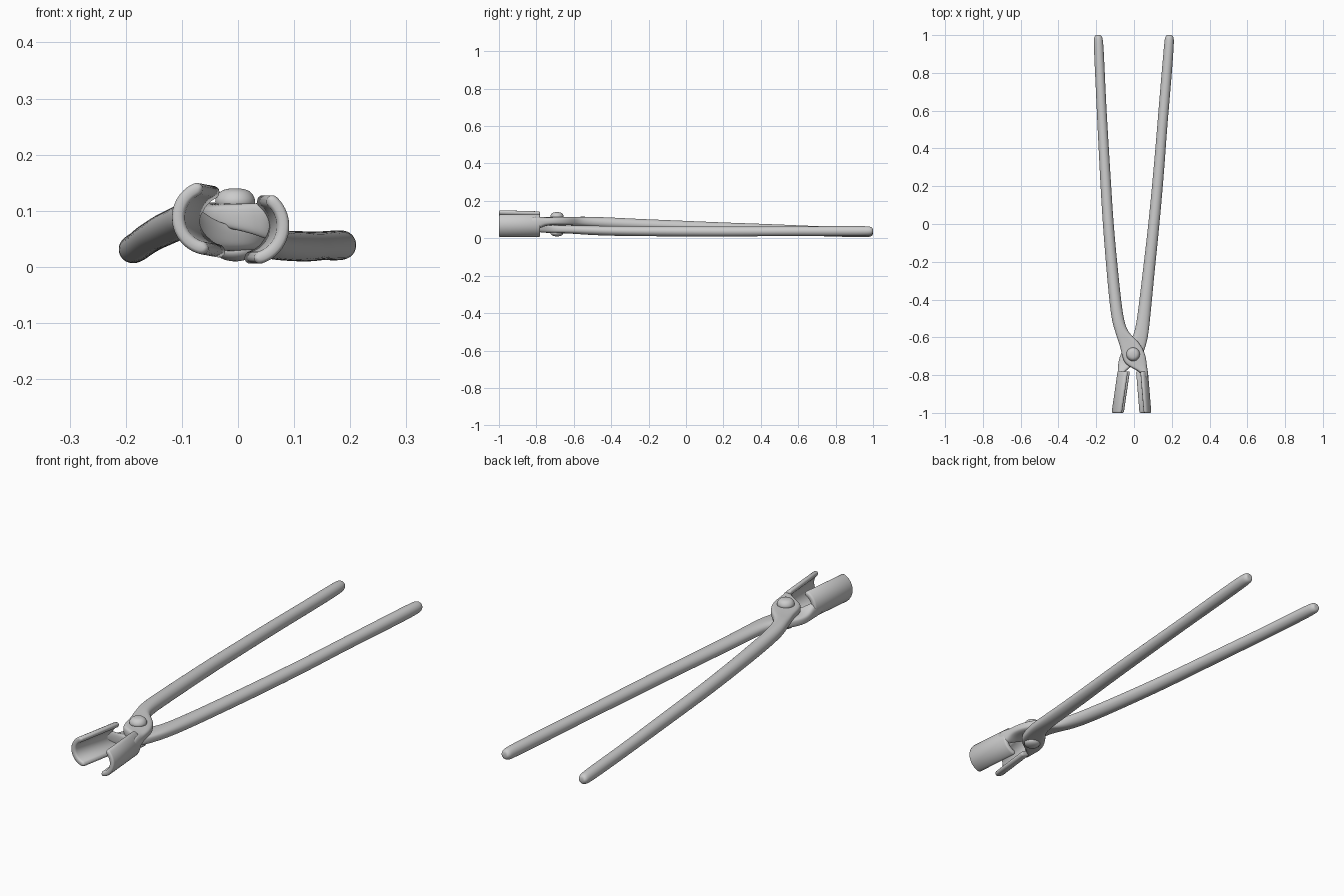
import bpy, bmesh
from math import sin, cos, pi, radians, copysign


def loft(name, rings, subsurf=0):
    """Skin closed rings of equal (even) point count and cap both ends with strips."""
    bm = bmesh.new()
    vs = [[bm.verts.new(p) for p in r] for r in rings]
    n = len(vs[0])
    for a, b in zip(vs, vs[1:]):
        for i in range(n):
            j = (i + 1) % n
            bm.faces.new((a[i], a[j], b[j], b[i]))
    for r in (vs[0], vs[-1]):
        for i in range(n // 2 - 1):
            bm.faces.new((r[i], r[i + 1], r[n - 2 - i], r[n - 1 - i]))
    bmesh.ops.recalc_face_normals(bm, faces=bm.faces[:])
    me = bpy.data.meshes.new(name)
    bm.to_mesh(me)
    bm.free()
    ob = bpy.data.objects.new(name, me)
    bpy.context.collection.objects.link(ob)
    if subsurf:
        mod = ob.modifiers.new("Smooth", 'SUBSURF')
        mod.levels = mod.render_levels = subsurf
    for p in me.polygons:
        p.use_smooth = True
    return ob


def oval(y, x, z, rx, rz, e=1.0, n=16):
    """Cross-section in the XZ plane; e below 1 makes it boxier."""
    pw = lambda v: copysign(abs(v) ** e, v)
    return [(x + rx * pw(cos(2 * pi * (i + .5) / n)), y,
             z + rz * pw(sin(2 * pi * (i + .5) / n))) for i in range(n)]


def channel(y, x, z, r, t, a0, a1, inset=0.0, n=28):
    """C-shaped cross-section with rounded lips."""
    mid, outer, inner = r - t / 2, [], []
    lip = t / 2 / mid
    b0, b1 = radians(a0), radians(a1)
    d = copysign(1, b1 - b0)
    b0, b1 = b0 + d * inset / mid, b1 - d * inset / mid
    for i in range(n + 1):
        f = (1 - cos(pi * i / n)) / 2
        a = b0 + (b1 - b0) * f
        edge = min(abs(a - b0), abs(a - b1), lip) / lip
        h = (t / 2 - inset) * max(.2, (1 - (1 - edge) ** 2) ** .5)
        outer.append((x + (mid + h) * cos(a), y, z + (mid + h) * sin(a)))
        inner.append((x + (mid - h) * cos(a), y, z + (mid - h) * sin(a)))
    return outer + inner[::-1]


def jaw(name, front, back, r, t, a0, a1):
    rings = []
    for f, inset in ((0, .006), (.012, .002), (.035, 0), (.965, 0), (.988, .002), (1, .006)):
        x = front[0] + (back[0] - front[0]) * f
        z = front[1] + (back[1] - front[1]) * f
        rings.append(channel(-1 + .22 * f, x, z, r, t, a0, a1, inset))
    return loft(name, rings)


# Upper half: left rein, hinge plate, neck to the right jaw (y, x, z, rx, rz, squareness)
upper = [(1.0, -.190, .031, .012, .012), (.992, -.190, .031, .022, .022),
         (.965, -.188, .031, .027, .027), (.7, -.176, .038, .026, .027),
         (.5, -.166, .047, .027, .028), (.2, -.149, .057, .029, .028),
         (0, -.137, .064, .029, .030), (-.25, -.115, .074, .031, .030),
         (-.42, -.098, .082, .032, .031), (-.52, -.084, .088, .033, .028, .9),
         (-.575, -.064, .091, .034, .025, .75), (-.61, -.038, .092, .050, .022, .6),
         (-.65, -.015, .092, .058, .022, .55), (-.70, 0, .092, .064, .022, .55),
         (-.745, .010, .091, .058, .022, .55), (-.77, .040, .086, .032, .028, .7),
         (-.80, .063, .080, .014, .036, .8), (-.84, .066, .078, .008, .030)]
loft("upper_rein_and_hinge", [oval(*s) for s in upper], 2)

# Lower half: right rein, hinge plate, neck to the left jaw
lower = [(1.0, .187, .039, .013, .013), (.992, .187, .039, .023, .023),
         (.965, .187, .039, .027, .028), (.7, .165, .038, .028, .027),
         (.5, .148, .038, .027, .026), (.3, .133, .036, .029, .027),
         (0, .106, .037, .030, .028), (-.25, .078, .038, .032, .027),
         (-.42, .060, .040, .034, .027), (-.54, .046, .044, .036, .025, .9),
         (-.60, .034, .047, .040, .023, .75), (-.64, .012, .048, .052, .022, .6),
         (-.69, -.012, .049, .061, .022, .55), (-.73, -.030, .050, .054, .022, .55),
         (-.76, -.054, .056, .031, .026, .7), (-.785, -.068, .066, .018, .034, .8),
         (-.81, -.080, .074, .012, .034), (-.84, -.086, .076, .007, .028)]
loft("lower_rein_and_hinge", [oval(*s) for s in lower], 2)

# Curved jaws
jaw("left_jaw", (-.052, .088), (-.020, .082), .067, .023, 103, 268)
jaw("right_jaw", (.022, .073), (.004, .073), .070, .022, 58, -83)

# Rivet: a revolved profile with a domed head at each end
profile = [(.004, .010), (.020, .012), (.032, .019), (.037, .030), (.026, .040),
           (.026, .100), (.037, .112), (.036, .122), (.029, .134), (.018, .139), (.004, .140)]
N = 24
loft("rivet", [[(-.005 + r * cos(2 * pi * i / N), -.69 + r * sin(2 * pi * i / N), z)
                for i in range(N)] for r, z in profile], 1)
